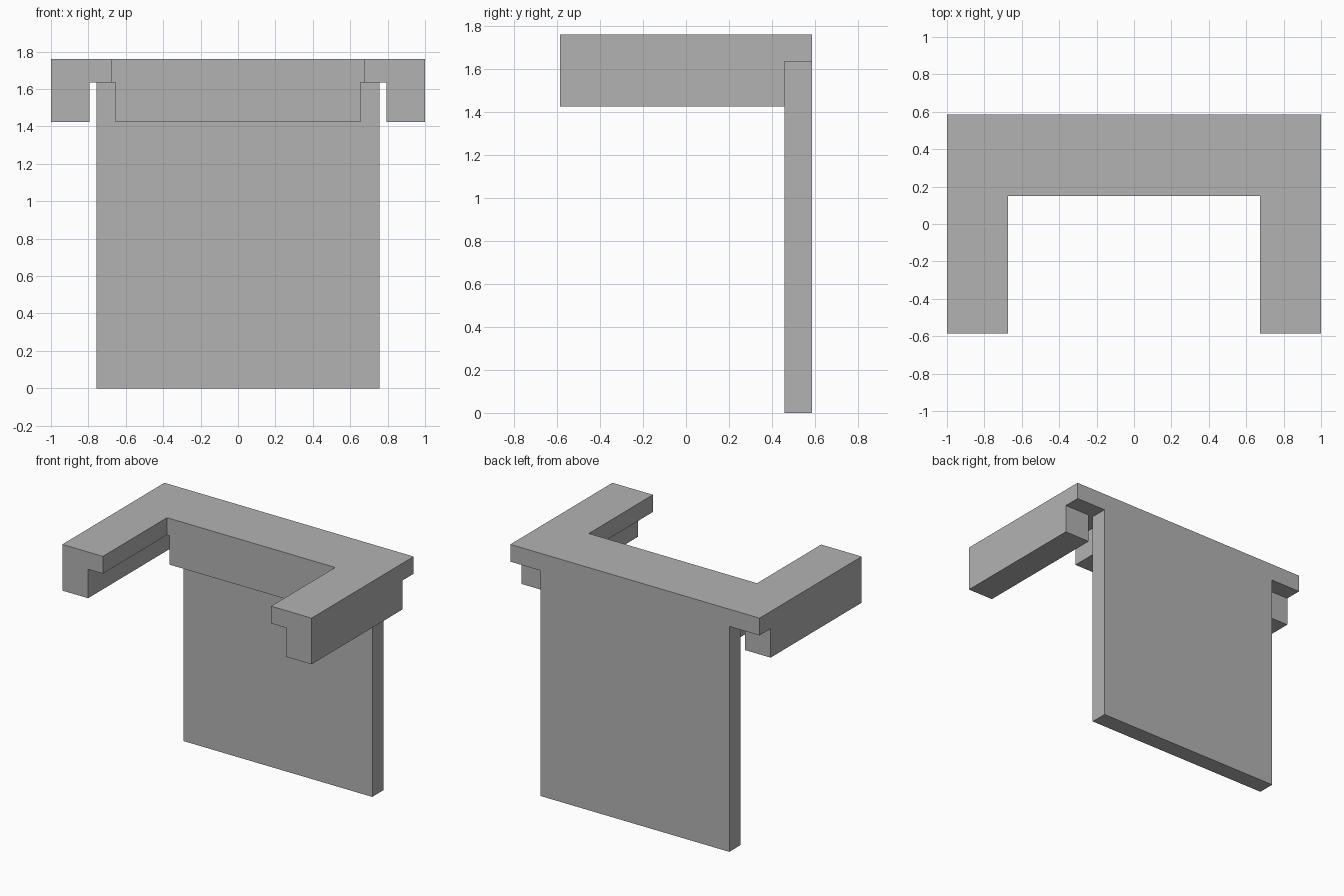
import bpy
import bmesh

cube = bpy.data.objects.get("Cube")
if cube:
    bpy.data.objects.remove(cube, do_unlink=True)

grey = bpy.data.materials.new("plain_grey")
grey.use_nodes = True
grey.diffuse_color = (0.45, 0.45, 0.45, 1)
grey.node_tree.nodes["Principled BSDF"].inputs["Base Color"].default_value = grey.diffuse_color

# Shared levels and depths
TOP, LEDGE, UNDERSIDE = 1.76, 1.635, 1.425
FRONT, INNER, WALL_FRONT, BACK = -0.585, 0.15, 0.458, 0.585


def prism(name, outline, bottom, top):
    """Extrude a flat plan outline from one height to another."""
    bm = bmesh.new()
    base = bm.faces.new([bm.verts.new((x, y, bottom)) for x, y in outline])
    result = bmesh.ops.extrude_face_region(bm, geom=[base])
    raised = [v for v in result["geom"] if isinstance(v, bmesh.types.BMVert)]
    bmesh.ops.translate(bm, verts=raised, vec=(0, 0, top - bottom))
    bmesh.ops.recalc_face_normals(bm, faces=bm.faces)
    mesh = bpy.data.meshes.new(name)
    bm.to_mesh(mesh)
    bm.free()
    mesh.materials.append(grey)
    obj = bpy.data.objects.new(name, mesh)
    bpy.context.collection.objects.link(obj)
    return obj


def box(name, x0, x1, y0, y1, bottom, top):
    return prism(name, [(x0, y0), (x1, y0), (x1, y1), (x0, y1)], bottom, top)


# U-shaped top slab
half = [(1, BACK), (1, FRONT), (0.675, FRONT), (0.675, INNER)]
prism("top_slab", half + [(-x, y) for x, y in reversed(half)], LEDGE, TOP)

# Upright back panel
box("back_panel", -0.757, 0.757, WALL_FRONT, BACK, 0, LEDGE)

# Block under the middle of the slab
box("middle_block", -0.655, 0.655, INNER, WALL_FRONT, UNDERSIDE, LEDGE)

# Rails under the outer edges of both arms
box("left_rail", 0.793, 1, FRONT, WALL_FRONT, UNDERSIDE, LEDGE)
box("right_rail", -1, -0.793, FRONT, WALL_FRONT, UNDERSIDE, LEDGE)
